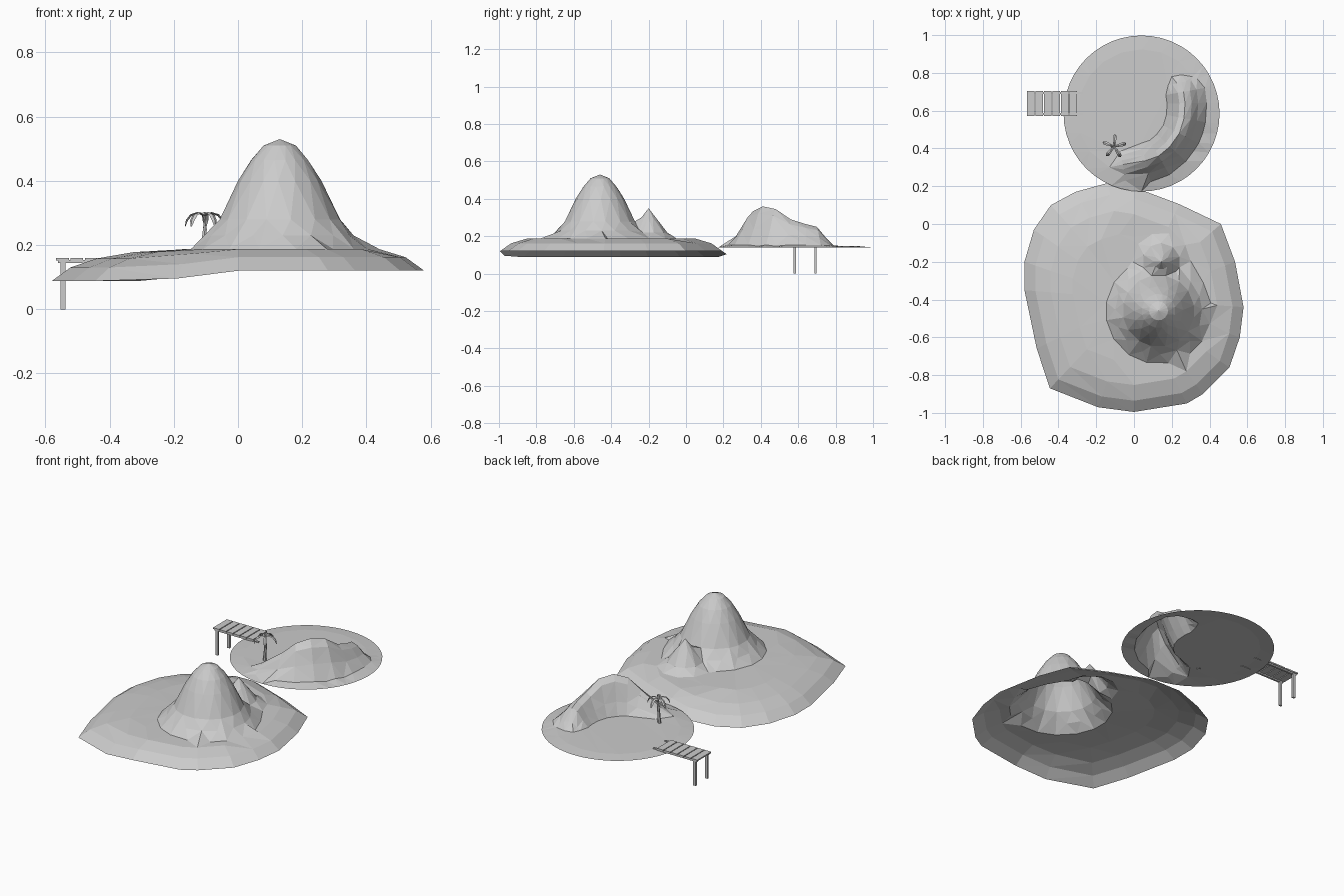
import bpy, bmesh, math, random
from mathutils import Vector
from mathutils.geometry import delaunay_2d_cdt

if "Cube" in bpy.data.objects:
    bpy.data.objects.remove(bpy.data.objects["Cube"])

random.seed(4)


def terrain(name, rim, points):
    """Open low-poly shell: triangulate 3D points in plan inside the rim."""
    pts = rim + points
    flat = [Vector(p[:2]) for p in pts]
    vs, _, fs, orig, _, _ = delaunay_2d_cdt(flat, [], [list(range(len(rim)))], 1, 1e-5)
    verts = [(v.x, v.y, pts[o[0]][2]) for v, o in zip(vs, orig)]
    return mesh_object(name, verts, fs)


def mesh_object(name, verts, faces):
    me = bpy.data.meshes.new(name)
    me.from_pydata(verts, [], faces)
    ob = bpy.data.objects.new(name, me)
    bpy.context.collection.objects.link(ob)
    return ob


def box(name, lo, hi):
    bpy.ops.mesh.primitive_cube_add(size=1, location=[(a + b) / 2 for a, b in zip(lo, hi)])
    ob = bpy.context.object
    ob.name = name
    ob.scale = [b - a for a, b in zip(lo, hi)]
    return ob


def interp(table, r):
    for (r0, z0), (r1, z1) in zip(table, table[1:]):
        if r <= r1:
            return z0 + (z1 - z0) * (r - r0) / (r1 - r0)
    return table[-1][1]


def tube(name, path, radii, sides=6, flat=1.0):
    """Tapered tube along a path."""
    path = [Vector(p) for p in path]
    verts, faces = [], []
    for i, p in enumerate(path):
        t = path[min(i + 1, len(path) - 1)] - path[max(i - 1, 0)]
        q = t.to_track_quat('Z', 'Y')
        for k in range(sides):
            a = 2 * math.pi * k / sides
            verts.append(p + q @ Vector((math.cos(a), math.sin(a) * flat, 0)) * radii[i])
    for i in range(len(path) - 1):
        for k in range(sides):
            k2 = (k + 1) % sides
            faces.append([i * sides + k, i * sides + k2, (i + 1) * sides + k2, (i + 1) * sides + k])
    faces += [list(range(sides))[::-1], list(range(len(verts) - sides, len(verts)))]
    return mesh_object(name, verts, faces)


# Large island: shore outline, beach rings, mountain and a spur behind it
shore = [(-.44, .10), (-.31, .17), (-.14, .217), (0, .195), (.24, .105), (.46, 0),
         (.535, -.2), (.58, -.44), (.56, -.6), (.505, -.76), (.365, -.9), (.28, -.95),
         (0, -.995), (-.19, -.97), (-.445, -.87), (-.515, -.66), (-.58, -.35),
         (-.58, -.2), (-.53, -.03)][::-1]
peak, spur = (.13, -.46), (.145, -.2)
peak_profile = [(0, .53), (.05, .51), (.09, .465), (.13, .40), (.19, .28), (.23, .23), (.28, .188)]
spur_profile = [(0, .35), (.04, .30), (.10, .22), (.155, .188)]


def shore_z(x):
    t = min(max((x + .28) / .28, 0), 1)
    return .088 + .032 * t * t * (3 - 2 * t)


def peak_z(x, y):
    return interp(peak_profile, math.dist((x, y), peak))


def spur_z(x, y):
    return interp(spur_profile, math.dist((x, y), spur))


rim = [(x, y, shore_z(x)) for x, y in shore]
land = [(*peak, .53), (*spur, .35)]
for scale, rise in ((.9, .042), (.76, .07), (.56, .09)):
    for x, y in shore:
        px, py = x * scale, -.4 + (y + .4) * scale
        if math.dist((px, py), peak) > .31 and math.dist((px, py), spur) > .18:
            land.append((px, py, min(shore_z(px) + rise, .187)))
for centre, table, sides, mine, other in ((peak, peak_profile, 16, peak_z, spur_z),
                                          (spur, spur_profile, 10, spur_z, peak_z)):
    for j, (r, z) in enumerate(table[1:]):
        for k in range(sides):
            a = 2 * math.pi * (k + .5 * (j % 2)) / sides + random.uniform(-.05, .05)
            px, py = centre[0] + r * math.cos(a), centre[1] + r * math.sin(a)
            if z + .003 >= other(px, py):
                land.append((px, py, z))
terrain("large_island", rim, land)

# Small island: round sand disc with a crescent ridge
cx, cy, R = .04, .585, .413


def circle(r, z, n):
    return [(cx + r * math.cos(2 * math.pi * k / n), cy + r * math.sin(2 * math.pi * k / n), z)
            for k in range(n)]


crest = [(-.06, .315, .185), (.06, .335, .27), (.13, .36, .335), (.19, .41, .36), (.24, .48, .345),
         (.265, .56, .29), (.27, .64, .265), (.262, .70, .25), (.25, .75, .19)]
section = [(-.095, 0), (-.065, .35), (-.03, .85), (0, 1), (.035, .82), (.07, .42), (.115, .02)]
ridge = []
for i, (x, y, z) in enumerate(crest):
    a, b = crest[max(i - 1, 0)], crest[min(i + 1, len(crest) - 1)]
    t = Vector((b[0] - a[0], b[1] - a[1])).normalized()
    w = .75 if i in (0, len(crest) - 1) else 1
    for d, h in section:
        ridge.append((x + t.y * d * w, y - t.x * d * w, .15 + (z - .15) * h))
ridge += [(-.13, .30, .15), (.25, .79, .15), (.20, .78, .15), (.31, .78, .15)]
sand = [p for p in circle(.34, .147, 20)
        if min(math.dist(p[:2], q[:2]) for q in ridge) > .05]
terrain("small_island", circle(R, .14, 48), sand + ridge)

# Palm tree
top = (-.105, .41, .29)
tube("palm_trunk", [(-.112, .41, .145), (-.108, .41, .2), (-.103, .41, .25), top],
     [.010, .008, .007, .006])
for k in range(5):
    a = 2 * math.pi * k / 5 + .25
    path = [(top[0] + r * math.cos(a), top[1] + r * math.sin(a), z)
            for r, z in ((0, .29), (.022, .301), (.045, .293), (.058, .277), (.064, .258))]
    tube("palm_frond_%d" % (k + 1), path, [.004, .007, .010, .009, .003], 4, .35)

# Jetty: rails, planks and two posts standing on the sea bed
for n, y in enumerate((.582, .693)):
    box("jetty_rail_%d" % (n + 1), (-.56, y - .006, .144), (-.27, y + .006, .153))
    box("jetty_post_%d" % (n + 1), (-.553, y - .006, 0), (-.537, y + .006, .15))
for k in range(6):
    x = -.567 + k * .045
    box("jetty_plank_%d" % (k + 1), (x, .573, .152), (x + .04, .704, .16))
